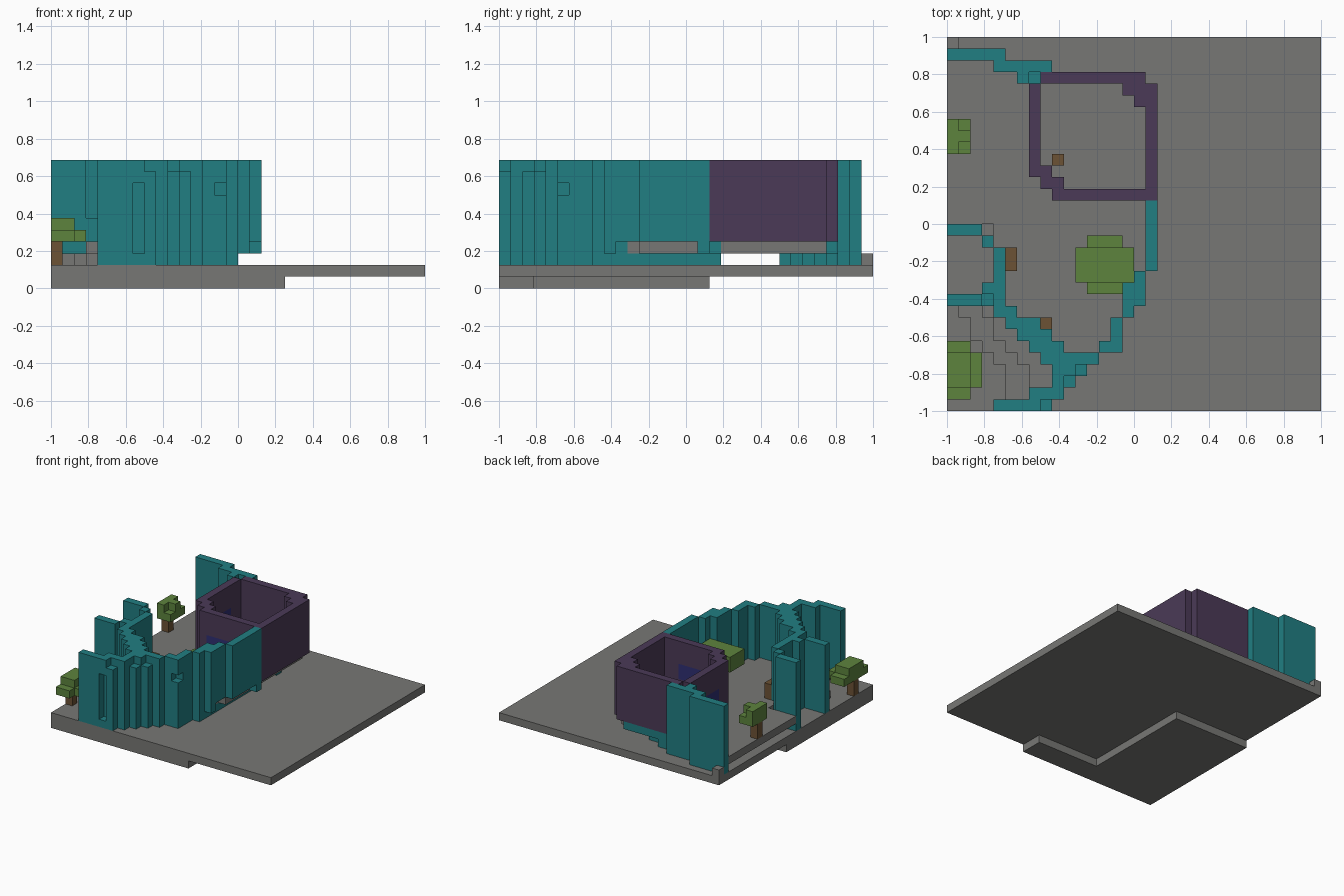
import bpy
import bmesh
from mathutils import Vector

cube = bpy.data.objects.get("Cube")
if cube:
    bpy.data.objects.remove(cube, do_unlink=True)

UNIT = 0.0625   # edge of one block
HALF = 16       # blocks from the centre to the rim
TOP = 11        # top layer of the walls

COLOURS = {
    "stone_grey": (0.185, 0.185, 0.177),
    "teal": (0.015, 0.21, 0.225),
    "purple": (0.07, 0.042, 0.095),
    "leaf_green": (0.11, 0.23, 0.048),
    "wood_brown": (0.15, 0.085, 0.035),
    "window_blue": (0.028, 0.028, 0.17),
}

materials = {}
for colour_name, rgb in COLOURS.items():
    mat = bpy.data.materials.new(colour_name)
    mat.use_nodes = True
    mat.diffuse_color = (*rgb, 1)
    mat.node_tree.nodes["Principled BSDF"].inputs["Base Color"].default_value = (*rgb, 1)
    materials[colour_name] = mat

cells = {}         # block position -> part name
part_colour = {}   # part name -> colour name


def block_range(rect, low, high):
    x0, y0, x1, y1 = rect
    return [(x, y, z) for x in range(x0, x1) for y in range(y0, y1) for z in range(low, high)]


def fill(part, colour, low, high, *rects):
    """Fill rectangles of blocks between two layers; later parts replace earlier ones."""
    part_colour[part] = colour
    for rect in rects:
        for cell in block_range(rect, low, high):
            cells[cell] = part


def carve(rect, low, high):
    for cell in block_range(rect, low, high):
        cells.pop(cell, None)


# Ground slab with its lower footing
fill("base_slab", "stone_grey", 1, 2, (0, 0, 32, 32))
fill("footing", "stone_grey", 0, 1, (0, 0, 20, 3), (0, 3, 11, 18))
fill("corner_block", "stone_grey", 2, 3, (0, 31, 1, 32))

# Stepped terraces outside the front wall: (row, lower start, upper start, end)
for row, lower, upper, end in ((8, 1, 3, 4), (7, 2, 4, 5), (6, 2, 4, 6), (5, 3, 5, 7),
                               (4, 4, 6, 8), (3, 5, 7, 9), (2, 5, 7, 9), (1, 5, 7, 7)):
    fill("terraces", "stone_grey", 2, 3, (lower, row, end, row + 1))
    fill("terraces", "stone_grey", 3, 4, (upper, row, end, row + 1))

# Raised floor inside the enclosure
fill("raised_floor", "stone_grey", 3, 4,
     (10, 5, 13, 6), (9, 6, 14, 7), (8, 7, 14, 8), (6, 8, 15, 9), (5, 9, 16, 12),
     (5, 12, 17, 15), (4, 14, 17, 16), (0, 16, 17, 28), (0, 28, 6, 29), (0, 29, 4, 30))

# Winding teal walls
fill("back_wall", "teal", 2, TOP, (0, 30, 5, 31), (4, 29, 9, 30), (6, 28, 8, 29))
fill("side_wall", "teal", 2, TOP,
     (0, 15, 3, 16), (3, 14, 4, 15), (4, 11, 5, 14), (3, 10, 5, 11), (0, 9, 5, 10))
fill("diagonal_wall", "teal", 2, TOP,
     (4, 8, 6, 9), (5, 7, 8, 8), (6, 6, 9, 7), (7, 5, 10, 6), (8, 4, 10, 5))
fill("front_wall", "teal", 2, TOP,
     (4, 0, 9, 1), (7, 1, 10, 2), (9, 2, 11, 3), (9, 3, 12, 4), (9, 4, 13, 5),
     (13, 5, 15, 6), (14, 6, 15, 8), (15, 8, 16, 11))
fill("east_wall", "teal", 4, TOP, (16, 9, 17, 12), (17, 12, 18, 18))
fill("east_wall", "teal", 3, TOP, (16, 9, 17, 10), (17, 17, 18, 18))

# Low teal courses under the floor and the room
fill("low_course", "teal", 2, 3,
     (15, 9, 16, 19), (9, 18, 16, 19), (15, 24, 16, 25), (14, 25, 15, 26),
     (13, 26, 14, 27), (11, 27, 13, 28), (8, 28, 11, 29))
fill("low_course", "teal", 3, 4, (9, 18, 17, 19), (8, 28, 16, 29))

# Recesses and notches in the teal walls
carve((7, 0, 8, 1), 3, 9)
carve((14, 5, 15, 6), 8, 9)
carve((3, 9, 4, 10), 6, TOP)
for x, y in ((8, 0), (10, 2), (11, 3), (7, 28)):
    carve((x, y, x + 1, y + 1), TOP - 1, TOP)

# Purple room with stepped corners and blue windows
fill("room_walls", "purple", 4, TOP,
     (8, 28, 17, 29), (15, 27, 18, 28), (16, 26, 18, 27), (17, 18, 18, 28),
     (7, 20, 8, 28), (8, 19, 9, 21), (9, 18, 18, 19), (9, 19, 10, 20))
fill("room_windows", "window_blue", 6, 8, (10, 18, 15, 19), (7, 22, 8, 26))

# Wooden furniture
fill("stool", "wood_brown", 4, 6, (9, 21, 10, 22))
fill("bench", "wood_brown", 4, 6, (5, 12, 6, 14))
fill("post", "wood_brown", 4, 6, (8, 7, 9, 8))

# Courtyard tree
fill("courtyard_trunk", "wood_brown", 4, 6, (13, 12, 14, 13))
fill("courtyard_leaves", "leaf_green", 6, 7, (11, 11, 16, 14), (12, 10, 15, 15))
fill("courtyard_leaves", "leaf_green", 7, 8, (11, 11, 16, 14))

# Front corner tree
fill("front_trunk", "wood_brown", 2, 4, (0, 3, 1, 4))
fill("front_leaves", "leaf_green", 4, 5, (0, 2, 3, 5), (0, 1, 2, 6))
fill("front_leaves", "leaf_green", 5, 6, (0, 2, 2, 5))

# Back tree
fill("back_trunk", "wood_brown", 4, 6, (0, 23, 1, 24))
fill("back_leaves", "leaf_green", 6, 7, (0, 22, 2, 25))
fill("back_leaves", "leaf_green", 7, 8, (0, 22, 1, 25), (0, 23, 2, 24))


def add_face(bm, cell, axis, side):
    """Add the face of one block that looks along the given axis."""
    u, v = (axis + 1) % 3, (axis + 2) % 3
    corners = []
    for a, b in ((0, 0), (1, 0), (1, 1), (0, 1)):
        p = Vector(cell)
        p[axis] += side
        p[u] += a
        p[v] += b
        corners.append(bm.verts.new((p - Vector((HALF, HALF, 0))) * UNIT))
    bm.faces.new(corners if side else corners[::-1])


# Build one clean shell per part from the exposed block faces
for part, colour in part_colour.items():
    bm = bmesh.new()
    for cell in (c for c, owner in cells.items() if owner == part):
        for axis in range(3):
            for side in (0, 1):
                neighbour = list(cell)
                neighbour[axis] += 1 if side else -1
                if tuple(neighbour) not in cells:
                    add_face(bm, cell, axis, side)
    bmesh.ops.remove_doubles(bm, verts=bm.verts, dist=UNIT / HALF)
    bmesh.ops.dissolve_limit(bm, angle_limit=UNIT / 2, verts=bm.verts, edges=bm.edges)
    mesh = bpy.data.meshes.new(part)
    bm.to_mesh(mesh)
    bm.free()
    mesh.materials.append(materials[colour])
    bpy.context.scene.collection.objects.link(bpy.data.objects.new(part, mesh))
